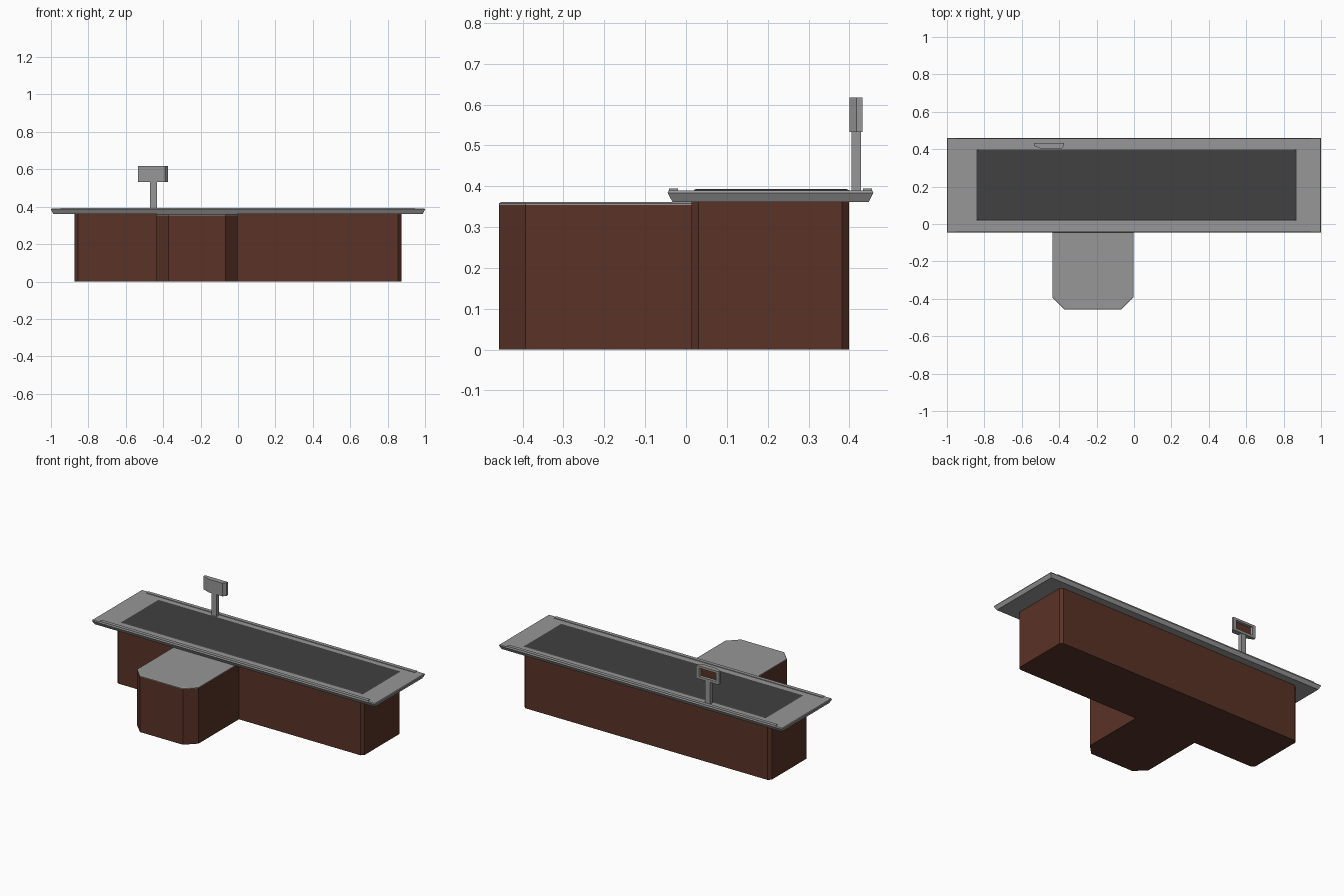
import bpy, bmesh

if "Cube" in bpy.data.objects:
    bpy.data.objects.remove(bpy.data.objects["Cube"])

def mat(name, r, g, b):
    m = bpy.data.materials.new(name)
    m.diffuse_color = (r, g, b, 1)
    m.use_nodes = True
    m.node_tree.nodes["Principled BSDF"].inputs["Base Color"].default_value = m.diffuse_color
    return m

BROWN = mat("brown_wood", 0.1, 0.032, 0.02)
GREY = mat("grey_metal", 0.31, 0.31, 0.31)
BELT = mat("dark_rubber", 0.052, 0.052, 0.052)

def loft(name, loops, *mats):
    """Skin a stack of equal-length closed loops and cap both ends."""
    bm = bmesh.new()
    rings = [[bm.verts.new(p) for p in l] for l in loops]
    n = len(rings[0])
    for a, b in zip(rings, rings[1:]):
        for i in range(n):
            j = (i + 1) % n
            bm.faces.new((a[i], a[j], b[j], b[i]))
    bm.faces.new(rings[0][::-1])
    last = bm.faces.new(rings[-1])
    bmesh.ops.recalc_face_normals(bm, faces=bm.faces[:])
    last.material_index = len(mats) - 1
    me = bpy.data.meshes.new(name)
    bm.to_mesh(me)
    bm.free()
    for m in mats:
        me.materials.append(m)
    ob = bpy.data.objects.new(name, me)
    bpy.context.collection.objects.link(ob)
    return ob

def rect(x0, x1, y0, y1, z, i=0.0):
    return [(x0 + i, y0 + i, z), (x1 - i, y0 + i, z), (x1 - i, y1 - i, z), (x0 + i, y1 - i, z)]

def chamfered(x0, x1, y0, y1, z, f, b):
    """Rectangle with front corners cut by f and back corners cut by b."""
    return [(x0 + f, y0, z), (x1 - f, y0, z), (x1, y0 + f, z), (x1, y1 - b, z),
            (x1 - b, y1, z), (x0 + b, y1, z), (x0, y1 - b, z), (x0, y0 + f, z)]

# cabinet under the belt
loft("main_cabinet", [chamfered(-0.873, 0.873, 0.013, 0.399, z, 0.017, 0.017) for z in (0, 0.362)], BROWN)

# cashier side cabinet and its top
loft("side_cabinet", [chamfered(-0.437, -0.003, -0.458, 0.025, z, 0.065, 0.005) for z in (0, 0.354)], BROWN)
loft("side_top", [chamfered(-0.437 + i, -0.003 - i, -0.458 + i, 0.02, z, 0.065, 0.005)
                  for z, i in ((0.354, 0), (0.358, 0), (0.361, 0.005))], GREY)

# counter slab with sloped underside edge
loft("counter_top", [rect(-1, 1, -0.045, 0.459, z, i)
                     for z, i in ((0.361, 0.012), (0.384, 0), (0.39, 0.003))], GREY)

# thin rails along both long edges
for name, y0, y1 in (("front_rail", -0.042, -0.019), ("back_rail", 0.433, 0.456)):
    loft(name, [rect(-0.95, 0.945, y0, y1, z) for z in (0.386, 0.394)], GREY)

# conveyor belt with sloping edges
loft("conveyor_belt", [rect(-0.848, 0.873, 0.016, 0.402, 0.388),
                       rect(-0.832, 0.86, 0.024, 0.394, 0.393)], BELT)

# display pole
loft("display_pole", [rect(-0.47, -0.434, 0.405, 0.429, z) for z in (0.386, 0.537)], GREY)

# display head: tapered front, screen recessed into the back
def upright(x0, x1, z0, z1, y):
    return [(x0, y, z0), (x1, y, z0), (x1, y, z1), (x0, y, z1)]

loft("display_head", [upright(-0.49, -0.39, 0.533, 0.617, 0.400),
                      upright(-0.535, -0.374, 0.533, 0.617, 0.418),
                      upright(-0.535, -0.374, 0.533, 0.617, 0.432),
                      upright(-0.513, -0.396, 0.549, 0.603, 0.432),
                      upright(-0.508, -0.401, 0.552, 0.600, 0.420)], GREY, BROWN)
